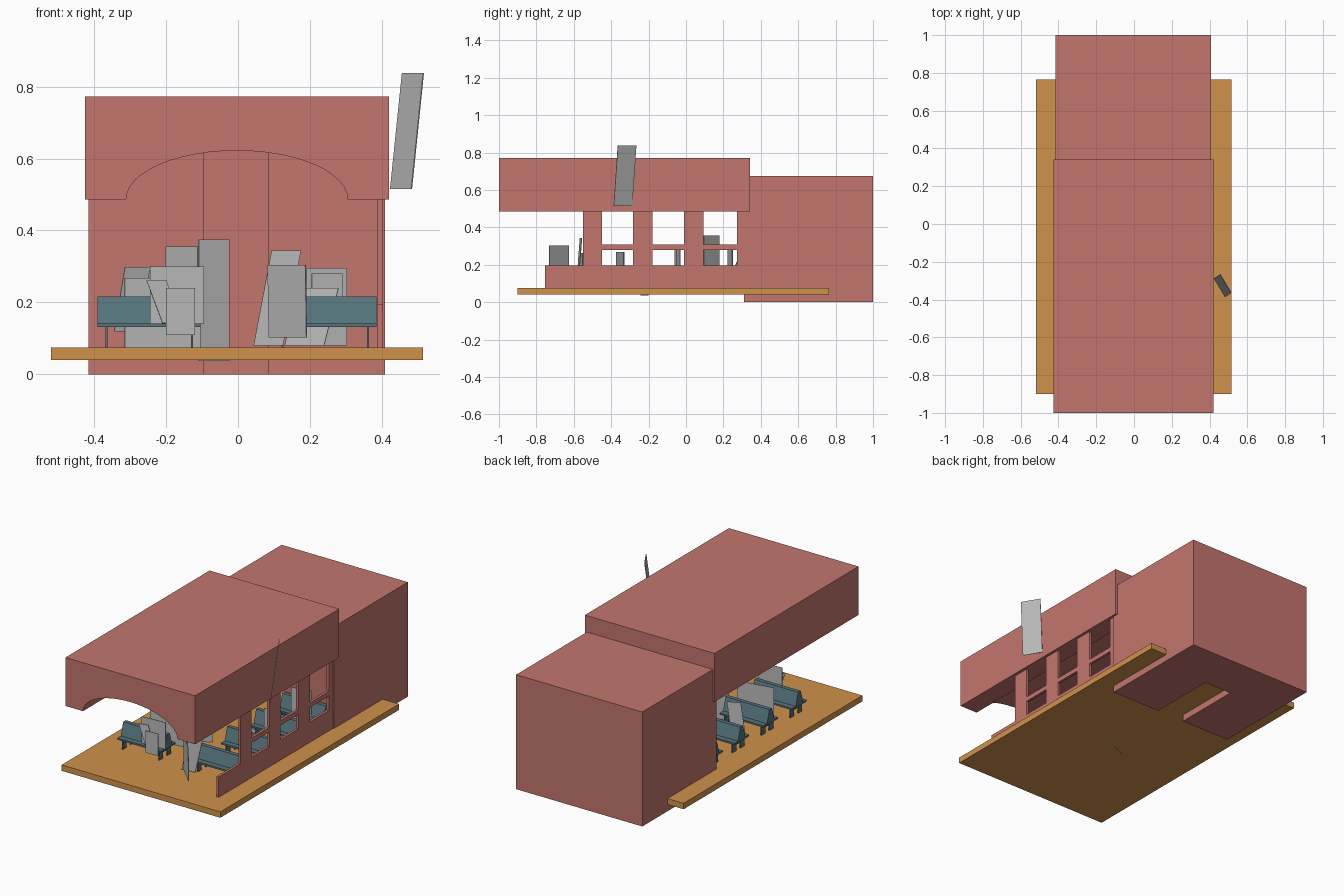
import bpy, bmesh, math
from mathutils import Vector

if "Cube" in bpy.data.objects:
    bpy.data.objects.remove(bpy.data.objects["Cube"])


def srgb(r, g, b):
    f = lambda c: c / 12.92 if c <= 0.04045 else ((c + 0.055) / 1.055) ** 2.4
    return (f(r / 255), f(g / 255), f(b / 255), 1)


def material(name, rgb):
    m = bpy.data.materials.new(name)
    m.diffuse_color = srgb(*rgb)
    m.use_nodes = True
    m.node_tree.nodes["Principled BSDF"].inputs["Base Color"].default_value = m.diffuse_color
    return m


RED = material("brick red", (196, 118, 110))
TAN = material("floor orange", (208, 146, 76))
TEAL = material("bench teal", (86, 116, 124))
GREY = material("card grey", (185, 185, 185))


def finish(bm, name, mat):
    bmesh.ops.recalc_face_normals(bm, faces=bm.faces)
    me = bpy.data.meshes.new(name)
    bm.to_mesh(me)
    bm.free()
    me.materials.append(mat)
    ob = bpy.data.objects.new(name, me)
    bpy.context.collection.objects.link(ob)
    return ob


def add_prism(bm, pts, move):
    """Extrude a flat polygon of 3D points along a vector."""
    face = bm.faces.new([bm.verts.new(p) for p in pts])
    ext = bmesh.ops.extrude_face_region(bm, geom=[face], use_keep_orig=True)
    verts = [v for v in ext["geom"] if isinstance(v, bmesh.types.BMVert)]
    bmesh.ops.translate(bm, verts=verts, vec=move)


def add_box(bm, x0, x1, y0, y1, z0, z1):
    add_prism(bm, [(x0, y0, z0), (x1, y0, z0), (x1, y1, z0), (x0, y1, z0)],
              (0, 0, z1 - z0))


def boxes(name, mat, *dims):
    bm = bmesh.new()
    for d in dims:
        add_box(bm, *d)
    return finish(bm, name, mat)


# Floor slab
boxes("platform", TAN, (-0.52, 0.515, -0.9, 0.765, 0.04, 0.075))

# Rear building with a deep doorway slot
building = boxes("rear_building", RED, (-0.415, 0.408, 0.31, 1.0, 0, 0.675))
cutter = boxes("doorway_cutter", RED, (-0.095, 0.085, 0.2, 0.72, -0.1, 0.64))
cutter.hide_render = True
cutter.hide_set(True)
cut = building.modifiers.new("doorway", "BOOLEAN")
cut.operation = "DIFFERENCE"
cut.solver = "EXACT"
cut.object = cutter

# Canopy with a shallow vaulted underside
cx, zb, n = -0.003, 0.486, 24
arch = [(cx + 0.308 * math.cos(math.pi * i / n), -1,
         zb + 0.136 * math.sin(math.pi * i / n)) for i in range(n + 1)]
profile = [(-0.425, -1, zb), (-0.425, -1, 0.772), (0.42, -1, 0.772), (0.42, -1, zb)] + arch
bm = bmesh.new()
add_prism(bm, profile, (0, 1.342, 0))
finish(bm, "vaulted_canopy", RED)

# Side wall: sill, pillars and window rails
wx = (0.388, 0.403)
pillars = [(-0.55, -0.45), (-0.283, -0.18), (-0.012, 0.093), (0.272, 0.312)]
parts = [(*wx, -0.755, 0.312, 0.07, 0.195)]
parts += [(*wx, a, b, 0.195, 0.49) for a, b in pillars]
parts += [(*wx, p[1], q[0], 0.28, 0.308) for p, q in zip(pillars, pillars[1:])]
boxes("window_wall", RED, *parts)


# Double sided benches in rows
def bench(name, x0, x1, y):
    bm = bmesh.new()
    add_box(bm, x0, x1, y - 0.068, y + 0.068, 0.132, 0.142)
    back = [(-0.03, 0.142), (-0.042, 0.215), (-0.032, 0.217), (0, 0.16),
            (0.032, 0.217), (0.042, 0.215), (0.03, 0.142)]
    back = [(-0.035, 0.142), (-0.012, 0.216), (0.012, 0.216), (0.035, 0.142)]
    add_prism(bm, [(x0, y + a, z) for a, z in back], (x1 - x0, 0, 0))
    for lx in (x0 + 0.024, x1 - 0.024):
        add_box(bm, lx - 0.003, lx + 0.003, y - 0.055, y - 0.02, 0.07, 0.132)
        add_box(bm, lx - 0.003, lx + 0.003, y + 0.02, y + 0.055, 0.07, 0.132)
        add_box(bm, lx - 0.003, lx + 0.003, y - 0.02, y + 0.02, 0.11, 0.132)
    finish(bm, name, TEAL)


for i, y in enumerate((-0.5, -0.232, 0.038, 0.282)):
    bench(f"left_bench_{i + 1}", -0.39, -0.104, y)
    bench(f"right_bench_{i + 1}", 0.1, 0.385, y)


# Thin upright cards: bottom edge from (x0,y0) to (x1,y1), heights, lean of the top
def card(name, x0, y0, x1, y1, z0, z1, lx=0.0, ly=0.0):
    a, b = Vector((x0, y0, z0)), Vector((x1, y1, z0))
    up = Vector((lx, ly, z1 - z0))
    thick = (b - a).cross(up).normalized() * 0.003
    bm = bmesh.new()
    add_prism(bm, [a, b, b + up, a + up], thick)
    finish(bm, name, GREY)


cards = [
    (0.425, -0.287, 0.484, -0.386, 0.515, 0.837, 0.033, 0.022),   # outside
    (0.087, -0.625, 0.192, -0.73, 0.102, 0.304, -0.003, 0.0),     # front right
    (0.043, -0.585, 0.125, -0.575, 0.08, 0.344, 0.05, 0.02),
    (0.13, -0.2, 0.24, -0.23, 0.08, 0.24, 0.04, 0.0),
    (0.19, 0.225, 0.303, 0.25, 0.08, 0.295),
    (0.205, -0.05, 0.29, -0.03, 0.14, 0.28),
    (-0.11, -0.24, -0.025, -0.2, 0.037, 0.375),                   # centre left
    (-0.2, 0.18, -0.11, 0.097, 0.075, 0.356),
    (-0.245, -0.545, -0.095, -0.535, 0.142, 0.3),
    (-0.315, -0.37, -0.105, -0.33, 0.075, 0.268),
    (-0.21, -0.56, -0.155, -0.55, 0.142, 0.262, -0.045, 0.0),
    (-0.2, -0.575, -0.12, -0.57, 0.11, 0.24),
    (-0.345, -0.06, -0.275, -0.03, 0.12, 0.298, 0.03, 0.0),
]
for i, c in enumerate(cards):
    card(f"standing_card_{i + 1}", *c)
